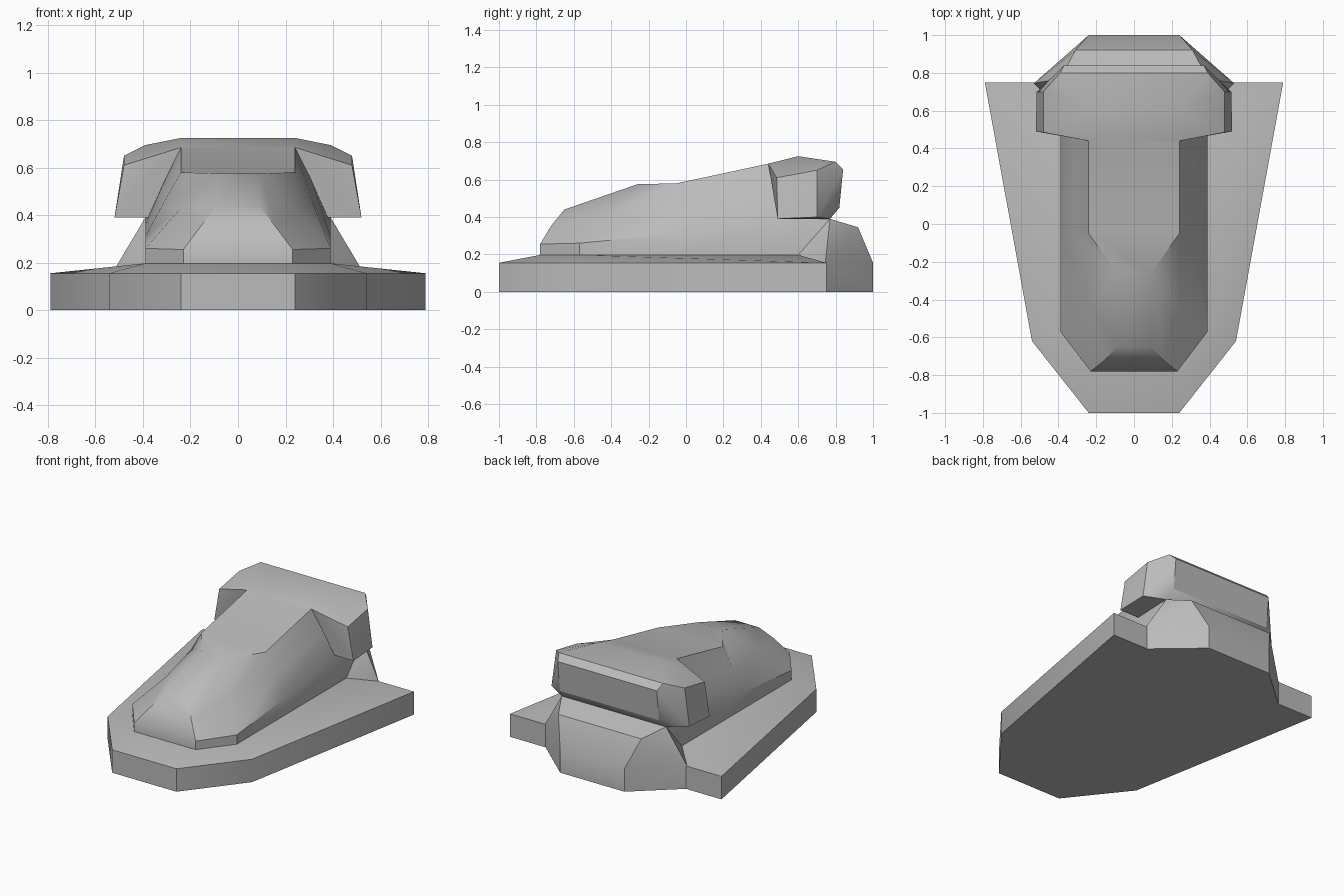
import bpy, bmesh, math

cube = bpy.data.objects.get("Cube")
if cube:
    bpy.data.objects.remove(cube, do_unlink=True)

grey = bpy.data.materials.new("plain_grey")
grey.use_nodes = True
COLOUR = (0.5, 0.5, 0.5, 1)
grey.diffuse_color = COLOUR
grey.node_tree.nodes["Principled BSDF"].inputs["Base Color"].default_value = COLOUR


def finish(name, bm, angle=30):
    bmesh.ops.recalc_face_normals(bm, faces=bm.faces)
    mesh = bpy.data.meshes.new(name)
    bm.to_mesh(mesh)
    bm.free()
    mesh.materials.append(grey)
    obj = bpy.data.objects.new(name, mesh)
    bpy.context.collection.objects.link(obj)
    bpy.ops.object.select_all(action="DESELECT")
    obj.select_set(True)
    bpy.context.view_layer.objects.active = obj
    bpy.ops.object.shade_smooth_by_angle(angle=math.radians(angle))
    return obj


def faceted_block(name, half):
    """Symmetric solid wrapped around mirrored corner points."""
    bm = bmesh.new()
    verts = [bm.verts.new((s * x, y, z)) for x, y, z in half for s in (1, -1)]
    res = bmesh.ops.convex_hull(bm, input=verts)
    loose = {v for v in res["geom_interior"] + res["geom_unused"]
             if isinstance(v, bmesh.types.BMVert)}
    bmesh.ops.delete(bm, geom=list(loose), context="VERTS")
    bmesh.ops.dissolve_limit(bm, angle_limit=math.radians(1),
                             verts=bm.verts, edges=bm.edges)
    return finish(name, bm)


# Base slab: straight rim with a gentle rise towards the body
rim = [(0.24, -1), (0.54, -0.62), (0.79, 0.75)]
inner = [(0.23, -0.78), (0.39, -0.57), (0.39, 0.6)]
faceted_block("base_slab",
              [(x, y, z) for x, y in rim for z in (0, 0.155)]
              + [(x, y, 0.197) for x, y in inner])

# Rear hump with its side gussets
faceted_block("rear_hump", [
    (0.53, 0.745, 0), (0.53, 0.745, 0.155), (0.24, 1, 0), (0.24, 1, 0.155),
    (0.31, 0.92, 0.345), (0.39, 0.77, 0.39), (0.39, 0.6, 0.197)])

# Cowl with a pod at each side
faceted_block("rear_cowl", [
    (0.24, 0.44, 0.685), (0.24, 0.6, 0.725), (0.39, 0.8, 0.695),
    (0.37, 0.84, 0.655), (0.37, 0.82, 0.45), (0.39, 0.77, 0.39),
    (0.48, 0.485, 0.61), (0.52, 0.49, 0.39), (0.515, 0.7, 0.4),
    (0.48, 0.7, 0.65)])

# Body: stations of foot, wall top, bulge and ridge, mirrored across x
stations = [
    [(0.23, -0.78, 0.19), (0.23, -0.78, 0.255), (0.155, -0.72, 0.355), (0.09, -0.65, 0.44)],
    [(0.39, -0.57, 0.19), (0.39, -0.57, 0.26), (0.245, -0.42, 0.425), (0.09, -0.26, 0.575)],
    [(0.39, -0.05, 0.19), (0.39, -0.05, 0.31), (0.315, -0.05, 0.45), (0.24, -0.05, 0.58)],
    [(0.39, 0.44, 0.19), (0.39, 0.44, 0.36), (0.315, 0.44, 0.53), (0.24, 0.44, 0.685)],
    [(0.39, 0.77, 0.19), (0.39, 0.77, 0.39), (0.315, 0.7, 0.55), (0.24, 0.6, 0.722)],
]
bm = bmesh.new()
rings = []
for st in stations:
    left = [bm.verts.new(p) for p in st]
    right = [bm.verts.new((-x, y, z)) for x, y, z in reversed(st)]
    rings.append(left + right)
for a, b in zip(rings, rings[1:]):
    n = len(a)
    for i in range(n):
        j = (i + 1) % n
        bm.faces.new((a[i], a[j], b[j], b[i]))
for ring in (rings[0], rings[-1]):
    for i in range(3):
        bm.faces.new((ring[i], ring[i + 1], ring[-2 - i], ring[-1 - i]))
finish("body", bm, 35)
